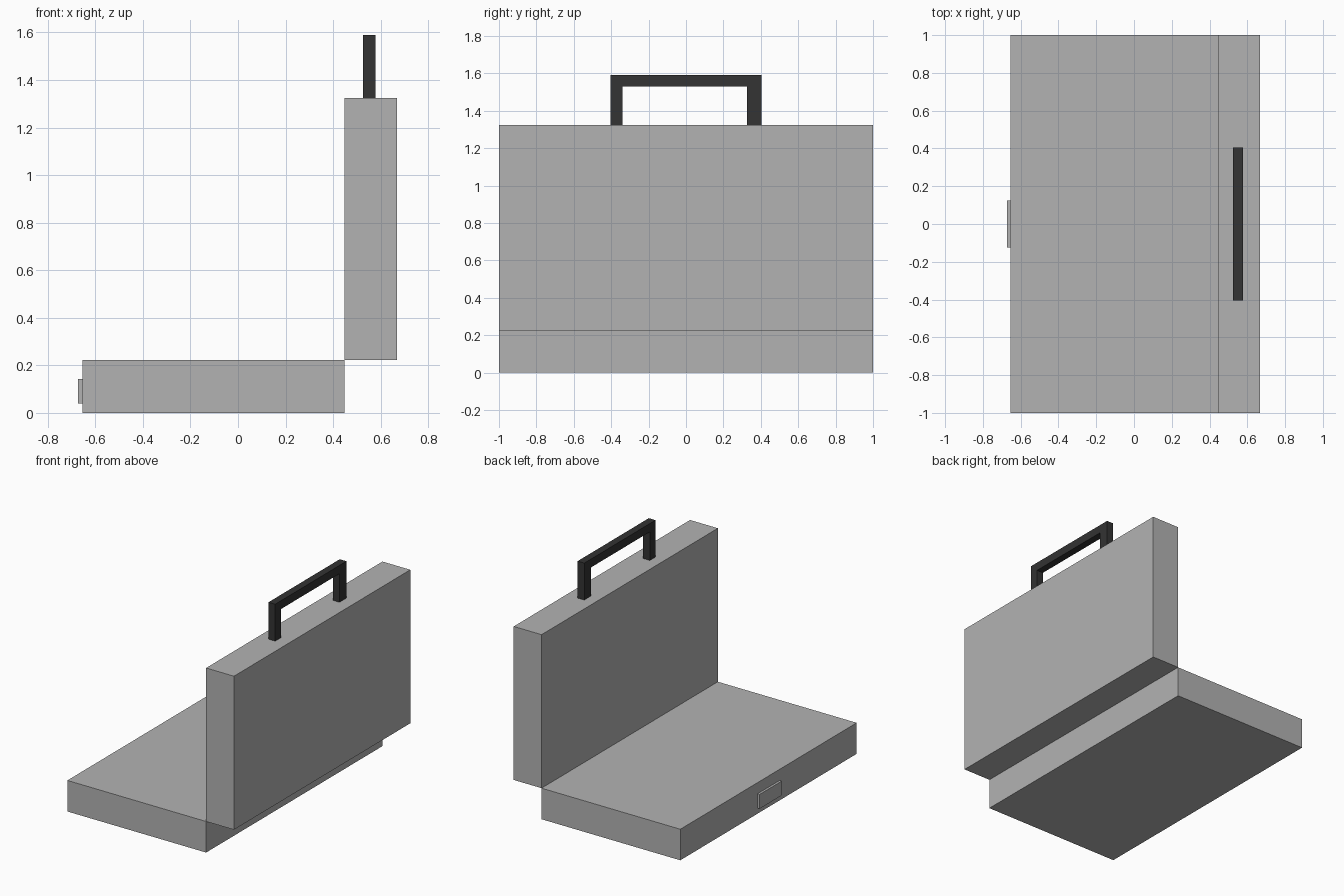
import bpy
import bmesh

cube = bpy.data.objects.get("Cube")
if cube:
    bpy.data.objects.remove(cube, do_unlink=True)


def make_material(name, value):
    mat = bpy.data.materials.new(name)
    mat.use_nodes = True
    colour = (value, value, value, 1)
    mat.diffuse_color = colour
    mat.node_tree.nodes["Principled BSDF"].inputs["Base Color"].default_value = colour
    return mat


def add_object(name, bm, mat):
    bmesh.ops.recalc_face_normals(bm, faces=bm.faces[:])
    mesh = bpy.data.meshes.new(name)
    bm.to_mesh(mesh)
    bm.free()
    mesh.materials.append(mat)
    obj = bpy.data.objects.new(name, mesh)
    bpy.context.collection.objects.link(obj)
    return obj


def box(name, low, high, mat):
    bm = bmesh.new()
    bmesh.ops.create_cube(bm, size=1)
    for v in bm.verts:
        v.co = [lo + (c + 0.5) * (hi - lo) for c, lo, hi in zip(v.co, low, high)]
    return add_object(name, bm, mat)


def extruded_profile(name, outline, x0, x1, mat):
    """Extrude a (y, z) outline along x."""
    bm = bmesh.new()
    face = bm.faces.new([bm.verts.new((x0, y, z)) for y, z in outline])
    result = bmesh.ops.extrude_face_region(bm, geom=[face])
    moved = [g for g in result["geom"] if isinstance(g, bmesh.types.BMVert)]
    bmesh.ops.translate(bm, verts=moved, vec=(x1 - x0, 0, 0))
    return add_object(name, bm, mat)


grey = make_material("case grey", 0.45)
black = make_material("handle black", 0.033)

# Open case: flat lower half and upright upper half meeting at the hinge edge
hinge_x, hinge_z = 0.447, 0.223
box("lower_case", (-0.655, -1, 0), (hinge_x, 1, hinge_z), grey)
box("upper_case", (hinge_x, -1, hinge_z), (0.668, 1, 1.325), grey)

# Latch on the free edge of the lower half
box("latch", (-0.672, -0.125, 0.04), (-0.655, 0.125, 0.143), grey)

# Carrying handle: one square-cornered arch
handle = [(-0.404, 1.325), (-0.404, 1.59), (0.404, 1.59), (0.404, 1.325),
          (0.326, 1.325), (0.326, 1.53), (-0.34, 1.53), (-0.34, 1.325)]
extruded_profile("handle", handle, 0.525, 0.578, black)
